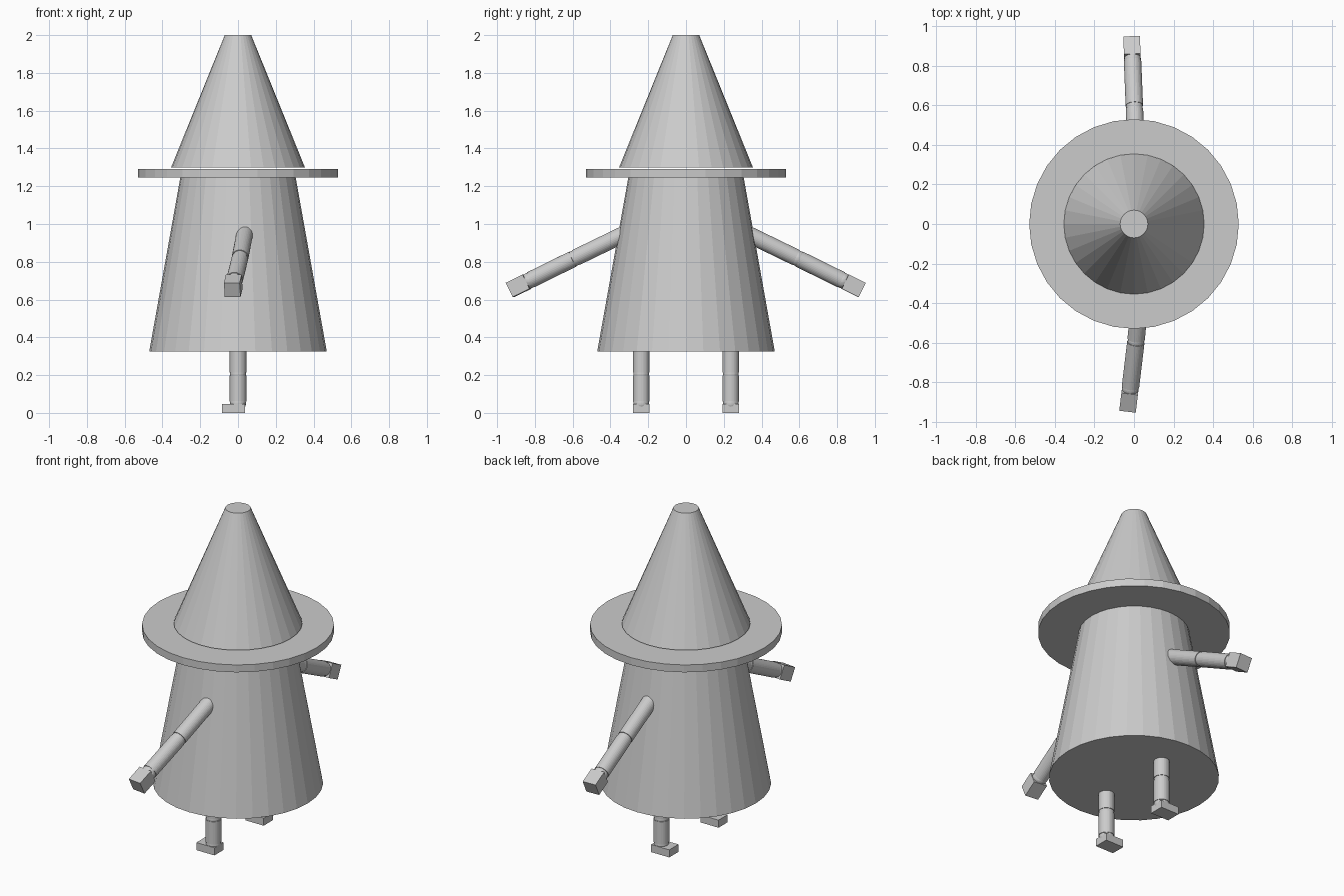
import bpy
from mathutils import Vector

if "Cube" in bpy.data.objects:
    bpy.data.objects.remove(bpy.data.objects["Cube"])

grey = bpy.data.materials.new("plain_grey")
grey.diffuse_color = (0.6, 0.6, 0.6, 1)
grey.use_nodes = True
grey.node_tree.nodes["Principled BSDF"].inputs["Base Color"].default_value = grey.diffuse_color


def finish(name):
    obj = bpy.context.object
    obj.name = name
    obj.data.materials.append(grey)
    return obj


def frustum(name, r1, r2, z1, z2):
    bpy.ops.mesh.primitive_cone_add(vertices=32, radius1=r1, radius2=r2,
                                    depth=z2 - z1, location=(0, 0, (z1 + z2) / 2))
    return finish(name)


def rod(name, a, b, r):
    a, b = Vector(a), Vector(b)
    bpy.ops.mesh.primitive_cylinder_add(vertices=32, radius=r, depth=(b - a).length,
                                        location=(a + b) / 2)
    obj = finish(name)
    obj.rotation_euler = (b - a).to_track_quat('Z', 'Y').to_euler()
    return obj


def ball(name, p, r):
    bpy.ops.mesh.primitive_uv_sphere_add(segments=32, ring_count=16, radius=r, location=p)
    return finish(name)


def box(name, center, size, rotation=(0, 0, 0)):
    bpy.ops.mesh.primitive_cube_add(size=1, location=center)
    obj = finish(name)
    obj.scale = size
    obj.rotation_euler = rotation
    return obj


# Robe and pointed hat
frustum("robe", 0.47, 0.303, 0.325, 1.26)
frustum("hat_brim", 0.53, 0.53, 1.245, 1.29)
frustum("hat_cone", 0.355, 0.07, 1.298, 2.0)

# Legs: upper rod, knee, lower rod, ankle, foot pointing to -x
for side, s in (("left", -1), ("right", 1)):
    y = 0.237 * s
    rod(side + "_upper_leg", (0, y, 0.215), (0, y, 0.36), 0.044)
    ball(side + "_knee", (0, y, 0.206), 0.042)
    rod(side + "_lower_leg", (0, y, 0.06), (0, y, 0.198), 0.044)
    ball(side + "_ankle", (0, y, 0.05), 0.042)
    box(side + "_foot", (-0.023, y, 0.023), (0.122, 0.088, 0.046))

# Arms: shoulder, elbow and wrist points, with a box hand past the wrist
arms = {
    "left": ((0.036, -0.32, 0.95), (0.01, -0.592, 0.818), (-0.02, -0.842, 0.695)),
    "right": ((0.012, 0.32, 0.95), (0.002, 0.592, 0.818), (-0.008, 0.842, 0.695)),
}
for side, points in arms.items():
    shoulder, elbow, wrist = map(Vector, points)
    upper = (elbow - shoulder).normalized()
    lower = (wrist - elbow).normalized()
    ball(side + "_shoulder", shoulder, 0.043)
    rod(side + "_upper_arm", shoulder, elbow - upper * 0.012, 0.044)
    ball(side + "_elbow", elbow, 0.042)
    rod(side + "_lower_arm", elbow + lower * 0.008, wrist - lower * 0.022, 0.044)
    ball(side + "_wrist", wrist - lower * 0.012, 0.042)
    box(side + "_hand", wrist + lower * 0.05, (0.084, 0.084, 0.1),
        lower.to_track_quat('Z', 'Y').to_euler())
